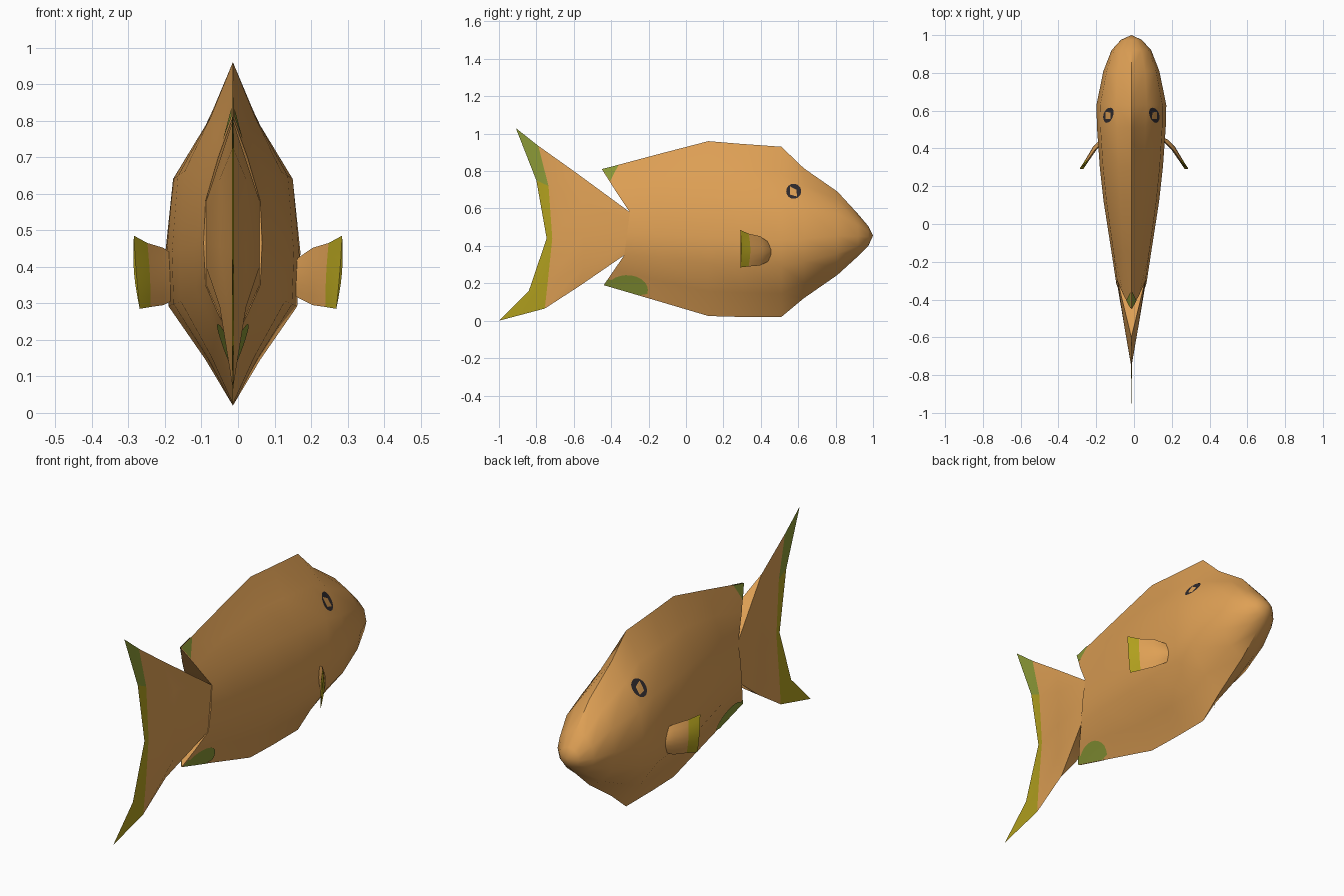
import bpy, bmesh, math
from mathutils import Vector
from mathutils.bvhtree import BVHTree

if "Cube" in bpy.data.objects:
    bpy.data.objects.remove(bpy.data.objects["Cube"])

AXIS = -0.014  # the body sits slightly off the x origin


def material(name, rgb):
    m = bpy.data.materials.new(name)
    m.diffuse_color = (*rgb, 1)
    m.use_nodes = True
    m.node_tree.nodes["Principled BSDF"].inputs["Base Color"].default_value = m.diffuse_color
    return m


ORANGE = material("orange", (0.73, 0.35, 0.09))
YELLOW = material("olive yellow", (0.44, 0.35, 0.013))
GREEN = material("leaf green", (0.26, 0.32, 0.038))
DARK = material("eye dark", (0.027, 0.022, 0.025))


def finish(bm, name, mats, angle=35):
    bmesh.ops.remove_doubles(bm, verts=bm.verts, dist=1e-5)
    bmesh.ops.recalc_face_normals(bm, faces=bm.faces)
    me = bpy.data.meshes.new(name)
    bm.to_mesh(me)
    bm.free()
    ob = bpy.data.objects.new(name, me)
    bpy.context.collection.objects.link(ob)
    for m in mats:
        me.materials.append(m)
    bpy.ops.object.select_all(action='DESELECT')
    ob.select_set(True)
    bpy.context.view_layer.objects.active = ob
    bpy.ops.object.shade_smooth_by_angle(angle=math.radians(angle))
    return ob


def face(bm, verts, mat=0):
    # add a face, dropping corners that coincide
    keep = []
    for v in verts:
        if all((v.co - k.co).length > 1e-5 for k in keep):
            keep.append(v)
    if len(keep) > 2:
        bm.faces.new(keep).material_index = mat


def bridge(bm, grid, mat=lambda i, j: 0):
    for i in range(len(grid) - 1):
        for j in range(len(grid[i]) - 1):
            face(bm, (grid[i][j], grid[i][j + 1], grid[i + 1][j + 1], grid[i + 1][j]), mat(i, j))


# Body: stations (y, top, bottom, half width), each half ring runs from ridge to belly
STATIONS = [(-0.15, .89, .105, .105), (.12, .96, .025, .147), (.30, .945, .02, .167),
            (.51, .93, .02, .182), (.63, .815, .12, .185), (.81, .69, .245, .148),
            (.92, .57, .345, .105), (.975, .505, .40, .055)]
Z_BODY, W_BODY = [1, .84, .68, .45, .30, .14, 0], [0, .41, .90, 1, .97, .41, 0]
Z_HEAD, W_HEAD = [1, .92, .74, .47, .25, .08, 0], [0, .50, .88, 1, .88, .50, 0]
rings = [[(0, -.45, .81), (.04, -.38, .70), (.075, -.30, .58), (.08, -.315, .465),
          (.075, -.33, .35), (.04, -.385, .27), (0, -.44, .19)]]
for y, top, low, w in STATIONS:
    t = min(max((y - .5) / .35, 0), 1)
    rings.append([(w * (a + (b - a) * t), y, low + (top - low) * (c + (d - c) * t))
                  for a, b, c, d in zip(W_BODY, W_HEAD, Z_BODY, Z_HEAD)])
rings.append([(0, 1.0, .455)] * 7)

bm = bmesh.new()
sides = []
for s in (1, -1):
    grid = [[bm.verts.new((AXIS + s * x, y, z)) for x, y, z in r] for r in rings]
    bridge(bm, grid)
    sides.append(grid[0])
bridge(bm, sides)  # rear wall
body = finish(bm, "body", [ORANGE])

# Tail: rows from top edge to bottom edge, columns from root to trailing edge
TAIL = [[(-.24, .56), (-.30, .58), (-.60, .80), (-.79, .935), (-.91, 1.03)],
        [(-.24, .52), (-.31, .53), (-.55, .64), (-.735, .72), (-.80, .75)],
        [(-.24, .465), (-.32, .465), (-.55, .455), (-.715, .44), (-.745, .44)],
        [(-.24, .40), (-.33, .40), (-.55, .29), (-.74, .20), (-.84, .16)],
        [(-.24, .36), (-.33, .35), (-.57, .185), (-.755, .065), (-1.0, 0.0)]]
HALF = [.07, .073, .036, .003, 0]
bm = bmesh.new()
top, bottom = [], []
for s in (1, -1):
    grid = []
    for i, row in enumerate(TAIL):
        edge = i in (0, 4)
        grid.append([bm.verts.new((AXIS + s * HALF[j] * (0 if edge and j > 1 else 1), y, z))
                     for j, (y, z) in enumerate(row)])
    bridge(bm, grid, lambda i, j: 0 if j < 3 else (2 if i == 0 else 1))
    top.append(grid[0][:3])
    bottom.append(grid[4][:3])
bridge(bm, top)
bridge(bm, bottom)
finish(bm, "tail_fin", [ORANGE, YELLOW, GREEN])

# Side fins: leaf shaped paddles with a coloured outer band
FIN = [(.135, .455, .40, .335), (.165, .435, .425, .315), (.205, .395, .452, .295),
       (.248, .335, .465, .29), (.285, .29, .485, .285)]
THICK = [.008, .012, .012, .009, .004]
for s, side in ((1, "right"), (-1, "left")):
    bm = bmesh.new()
    for f in (1, -1):
        grid = []
        for k in range(7):
            t = k / 6
            bow = math.sin(math.pi * t)
            row = []
            for (x, y, zt, zb), th in zip(FIN, THICK):
                n = bow * (f * th + .006)
                x -= .016 * t * max(0, (x - .2) / .085)
                row.append(bm.verts.new((s * (x + .78 * n), y + .62 * n, zt + (zb - zt) * t)))
            grid.append(row)
        bridge(bm, grid, lambda i, j: int(j == 3))
        if f == 1:
            outer = [r[-1] for r in grid]
        else:
            bridge(bm, [outer, [r[-1] for r in grid]], lambda i, j: 1)
    finish(bm, side + "_side_fin", [ORANGE, YELLOW], 50)

# Painted patches: thin plates laid on the body flanks
me = body.data
tree = BVHTree.FromPolygons([v.co for v in me.vertices], [p.vertices for p in me.polygons])


def patch(name, centre, outline, mat, steps=4):
    for s, side in ((1, "right"), (-1, "left")):
        bm = bmesh.new()
        grid = []
        for k in range(steps + 1):
            ring = []
            for y, z in outline + outline[:1]:
                py = centre[0] + (y - centre[0]) * k / steps
                pz = centre[1] + (z - centre[1]) * k / steps
                hit, n, _, _ = tree.ray_cast(Vector((s, py, pz)), Vector((-s, 0, 0)))
                if hit is None:
                    hit = Vector((AXIS, py, pz))
                    n = Vector((s, 0, 0))
                if n.x * s < 0:
                    n = -n
                ring.append(bm.verts.new(hit + n * .004))
            grid.append(ring)
        bridge(bm, grid)
        ob = finish(bm, side + "_" + name, [mat])
        if sum(p.normal.x for p in ob.data.polygons) * s < 0:
            ob.data.flip_normals()


def arc(cy, cz, ry, rz, a0, a1, n):
    return [(cy + ry * math.cos(math.radians(a0 + (a1 - a0) * i / n)),
             cz + rz * math.sin(math.radians(a0 + (a1 - a0) * i / n))) for i in range(n + 1)]


patch("eye", (.575, .69), arc(.575, .69, .04, .04, 0, 345, 23), DARK, 2)
patch("dorsal_tip", (-.41, .795), [(-.448, .81), (-.405, .745), (-.385, .785), (-.36, .832)], GREEN)
patch("belly_fin_tip", (-.33, .19),
      [(-.438, .192), (-.415, .225)] + arc(-.315, .165, .112, .08, 140, -15, 10)
      + [(-.25, .137), (-.34, .163)], GREEN)
